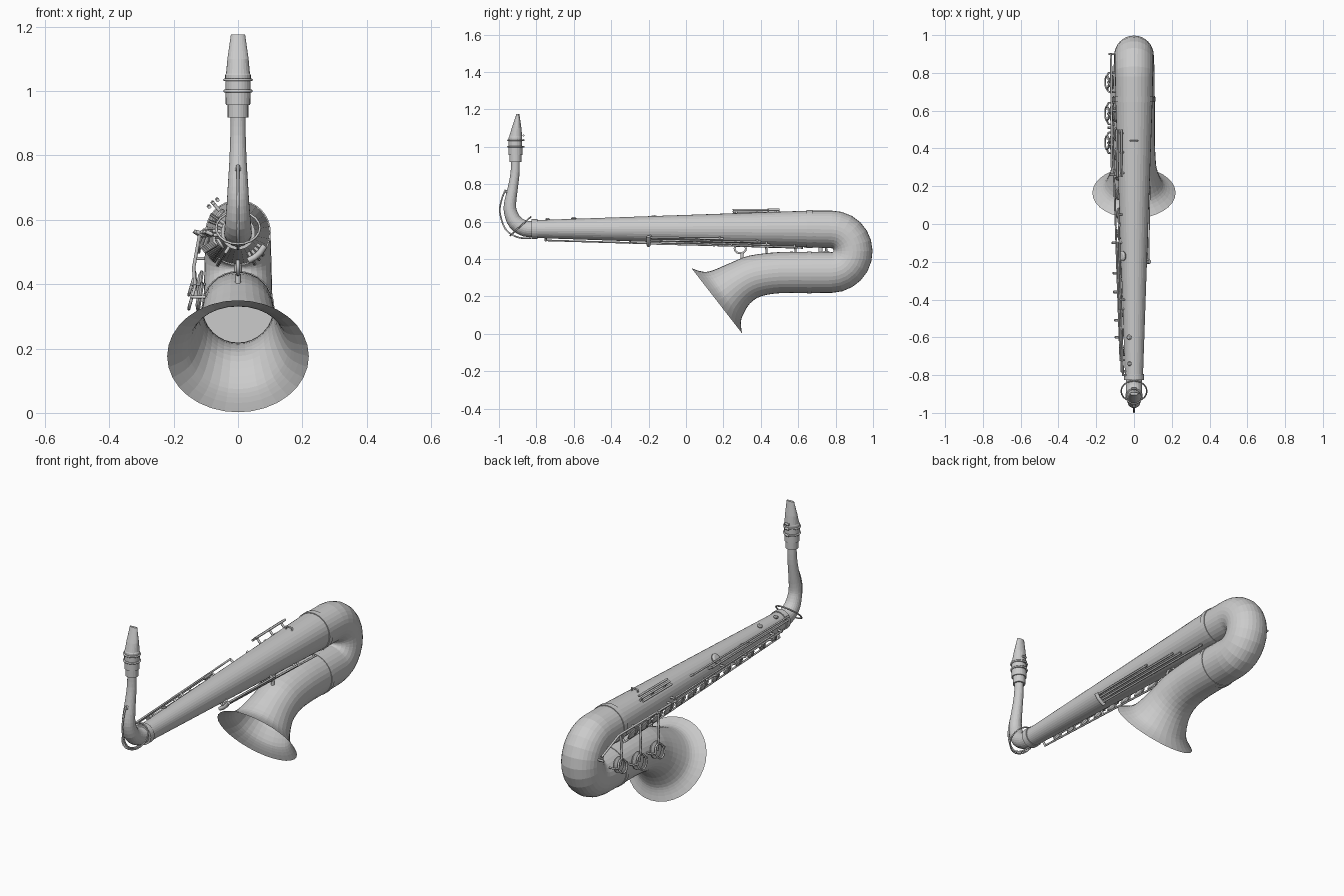
import bpy, bmesh, math
from mathutils import Vector

if "Cube" in bpy.data.objects:
    bpy.data.objects.remove(bpy.data.objects["Cube"])

N = 32

def catmull(pts, sub):
    """Smooth interpolation of tuples."""
    out = []
    for i in range(len(pts) - 1):
        p0, p1, p2, p3 = (pts[max(0, min(len(pts) - 1, i + k))] for k in (-1, 0, 1, 2))
        for s in range(sub):
            t = s / sub
            out.append(tuple(0.5 * (2*b + (c - a)*t + (2*a - 5*b + 4*c - d)*t*t + (3*b - a - 3*c + d)*t**3)
                             for a, b, c, d in zip(p0, p1, p2, p3)))
    return out + [tuple(pts[-1])]

def loft(name, rings, sides=N, cap0=False, cap1=False):
    """Skin elliptical rings; each ring is (yA, zA, yB, zB, x_radius)."""
    bm = bmesh.new()
    loops = []
    for ya, za, yb, zb, rx in rings:
        cy, cz, hy, hz = (ya + yb)/2, (za + zb)/2, (ya - yb)/2, (za - zb)/2
        loops.append([bm.verts.new((rx*math.cos(a), cy + hy*math.sin(a), cz + hz*math.sin(a)))
                      for a in (2*math.pi*k/sides for k in range(sides))])
    for l, m in zip(loops, loops[1:]):
        for k in range(sides):
            bm.faces.new((l[k], l[(k+1) % sides], m[(k+1) % sides], m[k]))
    if cap0:
        bm.faces.new(loops[0])
    if cap1:
        bm.faces.new(loops[-1])
    bmesh.ops.recalc_face_normals(bm, faces=bm.faces)
    return finish(name, bm)

def finish(name, bm):
    me = bpy.data.meshes.new(name)
    bm.to_mesh(me)
    bm.free()
    ob = bpy.data.objects.new(name, me)
    bpy.context.collection.objects.link(ob)
    return ob

def path_rings(path):
    """Turn (y, z, r) centre points into rings square to the path."""
    rings = []
    for i, (y, z, r) in enumerate(path):
        a, b = path[max(0, i-1)], path[min(len(path)-1, i+1)]
        t = Vector((b[0]-a[0], b[1]-a[1])).normalized()
        rings.append((y - t.y*r, z + t.x*r, y + t.y*r, z - t.x*r, r))
    return rings

def wires(name, lines, r, closed=False):
    """Round rods along polylines, joined in one mesh."""
    cu = bpy.data.curves.new(name, 'CURVE')
    cu.dimensions = '3D'
    cu.bevel_depth, cu.bevel_resolution, cu.use_fill_caps = r, 1, True
    for pts in lines:
        sp = cu.splines.new('POLY')
        sp.points.add(len(pts) - 1)
        for p, q in zip(sp.points, pts):
            p.co = (*q, 1)
        sp.use_cyclic_u = closed
    ob = bpy.data.objects.new(name, cu)
    bpy.context.collection.objects.link(ob)
    bpy.ops.object.select_all(action='DESELECT')
    ob.select_set(True)
    bpy.context.view_layer.objects.active = ob
    bpy.ops.object.convert(target='MESH')

def discs(name, items, sides=20):
    """Domed key cups: (centre, direction, radius, height)."""
    bm = bmesh.new()
    for c, d, r, h in items:
        d = Vector(d).normalized()
        m = d.to_track_quat('Z', 'Y').to_matrix().to_4x4()
        m.translation = Vector(c)
        prev = None
        for rr, hh in ((r*.9, 0), (r, h*.3), (r, h*.6), (r*.6, h)):
            ring = [bm.verts.new(m @ Vector((rr*math.cos(a), rr*math.sin(a), hh)))
                    for a in (2*math.pi*k/sides for k in range(sides))]
            if prev:
                for k in range(sides):
                    bm.faces.new((prev[k], prev[(k+1) % sides], ring[(k+1) % sides], ring[k]))
            else:
                bm.faces.new(ring[::-1])
            prev = ring
        bm.faces.new(prev)
    finish(name, bm)

def radius(y):
    return .047 + (y + .82) * .051 / 1.47

def on_body(deg, y, off=0):
    a = math.radians(deg)
    r = radius(y) + off
    return Vector((r*math.cos(a), y, .56 + r*math.sin(a)))

def radial(deg):
    return Vector((math.cos(math.radians(deg)), 0, math.sin(math.radians(deg))))

def circle(c, u, v, n=20):
    return [Vector(c) + Vector(u)*math.cos(2*math.pi*k/n) + Vector(v)*math.sin(2*math.pi*k/n) for k in range(n)]

# Main tapered tube, then the U-bend
loft("body_tube", path_rings([(-.82 + 1.47*k/6, .56, radius(-.82 + 1.47*k/6)) for k in range(7)]), cap0=True)
bow = [(.65, .56, .098)]
for k in range(13):
    a = math.pi/2 - math.pi*k/12
    bow.append((.778 + .115*math.cos(a), .443 + .115*math.sin(a), .1 + .009*k/12))
bow.append((.66, .328, .11))
loft("bow", path_rings(bow))
for n, y, z, r, w in (("bow_ring", .66, .56, .102, .015), ("bell_ring", .66, .328, .113, .012),
                      ("neck_socket", -.81, .56, .053, .016)):
    loft(n, [(y-w, z+r, y-w, z-r, r), (y+w, z+r, y+w, z-r, r)], cap0=True, cap1=True)

# Flared open bell, rings given by upper and lower edge
bell = [(.66, .438, .66, .218), (.5, .437, .5, .217), (.34, .418, .40, .20), (.24, .38, .34, .16),
        (.14, .338, .30, .09), (.09, .332, .294, .047), (.03, .35, .30, .002)]
rings = catmull(bell, 3)
loft("bell", [(*q, math.hypot(q[0]-q[2], q[1]-q[3])/2) for q in rings])

# Neck, cork and mouthpiece
neck = [(-.80, .56, .043), (-.86, .563, .043), (-.912, .595, .04), (-.938, .65, .035), (-.94, .70, .032),
        (-.926, .78, .027), (-.914, .86, .024), (-.912, .94, .023)]
loft("neck", path_rings(catmull(neck, 3)), 24)
def upright(name, secs):
    loft(name, [(y1, z, y0, z, rx) for z, y0, y1, rx in secs], 24, True, True)
upright("neck_cork", [(.918, -.944, -.88, .032), (.957, -.944, -.88, .032)])
upright("mouthpiece", [(.957, -.95, -.875, .038), (1.05, -.948, -.876, .040), (1.055, -.945, -.876, .037),
                       (1.1, -.932, -.88, .033), (1.176, -.906, -.891, .022)])
wires("ligature_bands", [circle((0, -.912, z), (.041, 0, 0), (0, .039, 0)) for z in (1.0, 1.035)], .005, True)
wires("ligature_screws", [[(-.012, -.869, z), (.012, -.869, z)] for z in (1.0, 1.035, 1.06)], .006)

# Octave mechanism around the neck
wires("octave_loop", [circle((0, -.885, .575), (.068, 0, 0), (0, .055, .05))], .004, True)
wires("octave_lever", [catmull([(0, -.83, .512), (0, -.9, .516), (0, -.965, .56), (0, -.995, .65),
                               (0, -.985, .72), (0, -.965, .77)], 4)], .005)
discs("octave_pad", [((0, -.95, .758), (0, -1, .15), .011, .014)], 12)

# Main key stack on the lower left of the body
cups, arms = [], []
for k in range(13):
    y = -.68 + k*.105
    r = .019 + .0019*k
    cups.append((on_body(212, y, .008), radial(212), r, .013))
    arms.append([on_body(212, y, .02), on_body(200, y + .01, .027), on_body(186, y + .015, .022)])
discs("stack_key_cups", cups)
wires("stack_key_arms", arms, .005)
wires("stack_rods", [[on_body(d, a, .022), on_body(d, b, .022)]
                     for d, a, b in ((186, -.72, -.05), (186, -.02, .6), (176, -.65, .25), (238, -.75, .62),
                                     (158, -.78, -.1), (146, -.8, .05))], .005)
wires("rod_posts", [[on_body(d, y, -.005), on_body(d, y, .026)] for d, ys in
                    ((186, (-.72, -.4, -.05, .28, .6)), (176, (-.65, -.2, .25)), (238, (-.75, -.3, .15, .62)),
                     (158, (-.78, -.45, -.1)), (146, (-.8, -.4, .05))) for y in ys], .006)
wires("finger_touches", [[on_body(184, y, .025), on_body(178, y, .045)] for y in
                         (-.6, -.51, -.36, -.26, -.1, .26, .42, .51)], .007)

# Thumb hook and upper pads
discs("upper_key_cups", [(on_body(140, -.17, .005), radial(140), .027, .014),
                         (on_body(115, -.6, .003), radial(115), .014, .01),
                         (on_body(115, -.74, .003), radial(115), .012, .01)])
wires("strap_hook", [[(-.018, .44, .65), (-.018, .44, .664), (.018, .44, .664), (.018, .44, .65)]], .005)

# Side keys on the upper left near the bow
wires("side_keys", [[on_body(d, .25, .035), on_body(d, .5, .03)] for d in (122, 130, 138)], .006)
wires("side_key_posts", [[on_body(130, y), on_body(130, y, .035)] for y in (.27, .38, .48)], .006)

# Long rods on the lower right
wires("right_rods", [[on_body(d, -.2, .02), on_body(d, e, .014)]
                     for d, e in ((-62, .6), (-52, .45), (-42, .4), (-32, .2))], .0055)
wires("right_rod_posts", [[on_body(d, y, -.004), on_body(d, y, .018)]
                          for d, ys in ((-62, (-.19, .2, .58)), (-52, (-.19, .43)), (-42, (-.19, .1, .38)),
                                        (-32, (-.19, .18))) for y in ys], .006)
wires("right_end_plate", [[on_body(d, -.2, .024) for d in (-70, -56, -42, -26)]], .011)

# Brace ring between body and bell
wires("brace_ring", [circle((0, .29, .455), (0, .03, 0), (0, 0, .024))], .006, True)
wires("brace_posts", [[(0, .3, .40), (0, .3, .432)], [(0, .29, .476), (0, .29, .5)]], .009)
wires("bow_brace", [[(0, .72, .42), (0, .72, .48)]], .012)

# Large bell and bow keys with guards on the left side
cups, guards, legs = [], [], []
for y, z, r in ((.43, .36, .045), (.585, .36, .047), (.75, .40, .042)):
    cups.append(((-.112, y, z), (-1, 0, .15), r, .016))
    guards.append(circle((-.143, y, z), (0, r*.8, 0), (.01, 0, r*.8)))
    legs += [[(-.143, y + sy*r*.8, z), (-.135, y + sy*r*1.2, z), (-.1, y + sy*r*1.25, z)] for sy in (-1, 1)]
discs("bell_key_cups", cups)
wires("bell_key_guards", guards, .005, True)
wires("guard_legs", legs, .005)
wires("bell_key_arms", [[(-.13, y, z), (-.138, y, .45), (-.118, y - .02, .56)] for y, z in
                        ((.43, .36), (.585, .36), (.75, .40))], .006)
wires("bow_key_lever", [[(-.118, .3, .56), (-.12, .75, .56), (-.122, .9, .5)],
                        [(-.1, .9, .48), (-.135, .9, .48)]], .006)
